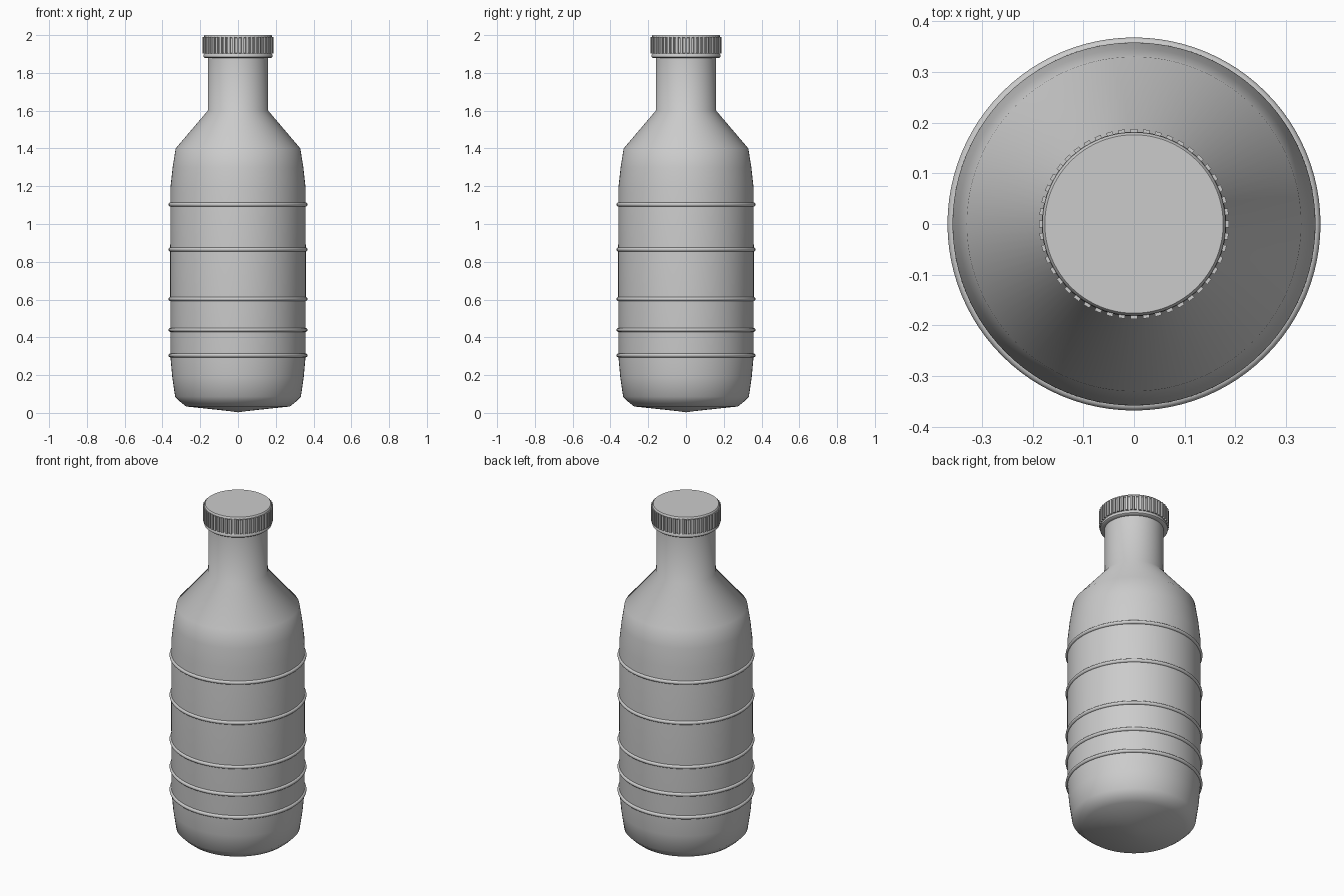
import bpy, bmesh, math
from mathutils import Matrix, Vector

if "Cube" in bpy.data.objects:
    bpy.data.objects.remove(bpy.data.objects["Cube"])


def finish(name, bm, angle=None):
    bmesh.ops.recalc_face_normals(bm, faces=bm.faces)
    me = bpy.data.meshes.new(name)
    bm.to_mesh(me)
    bm.free()
    ob = bpy.data.objects.new(name, me)
    bpy.context.collection.objects.link(ob)
    if angle is not None:
        bpy.ops.object.select_all(action='DESELECT')
        ob.select_set(True)
        bpy.context.view_layer.objects.active = ob
        bpy.ops.object.shade_smooth_by_angle(angle=math.radians(angle))
    return ob


def lathe(name, profile, segs=96, angle=60, closed=False):
    bm = bmesh.new()
    vs = [bm.verts.new((r, 0, z)) for r, z in profile]
    es = [bm.edges.new(p) for p in zip(vs, vs[1:])]
    if closed:
        es.append(bm.edges.new((vs[-1], vs[0])))
    bmesh.ops.spin(bm, geom=vs + es, cent=(0, 0, 0), axis=(0, 0, 1),
                   angle=2 * math.pi, steps=segs)
    bmesh.ops.remove_doubles(bm, verts=bm.verts, dist=1e-5)
    return finish(name, bm, angle)


# Bottle body with shallow conical base
lathe("bottle_body", [(0, 0.003), (0.05, 0.01), (0.275, 0.034), (0.305, 0.058),
                      (0.333, 0.086), (0.348, 0.19), (0.358, 0.30),
                      (0.359, 0.75), (0.358, 1.19), (0.346, 1.30),
                      (0.33, 1.40), (0.16, 1.60), (0.159, 1.92)])

# Raised rings round the body
for i, z in enumerate((0.305, 0.44, 0.603, 0.865, 1.103)):
    circle = [(0.357 + 0.011 * math.cos(a), z + 0.011 * math.sin(a))
              for a in (k * math.pi / 6 for k in range(12))]
    lathe(f"body_ring_{i + 1}", circle, closed=True)

# Screw cap
lathe("cap", [(0, 1.9), (0.17, 1.9), (0.178, 1.904), (0.178, 1.985),
              (0.181, 1.988), (0.181, 1.994), (0.176, 2.0), (0, 2.0)], angle=40)

# Tamper band under the cap
lathe("cap_band", [(0.155, 1.879), (0.176, 1.879), (0.182, 1.884), (0.182, 1.896),
                   (0.178, 1.902), (0.155, 1.902)], closed=True, angle=40)

# Grip ridges on the cap
bm = bmesh.new()
for k in range(48):
    m = (Matrix.Rotation(2 * math.pi * k / 48, 4, 'Z')
         @ Matrix.Translation(Vector((0.181, 0, 1.946)))
         @ Matrix.Diagonal((0.013, 0.013, 0.088, 1)))
    bmesh.ops.create_cube(bm, size=1, matrix=m)
finish("cap_grip_ridges", bm)
